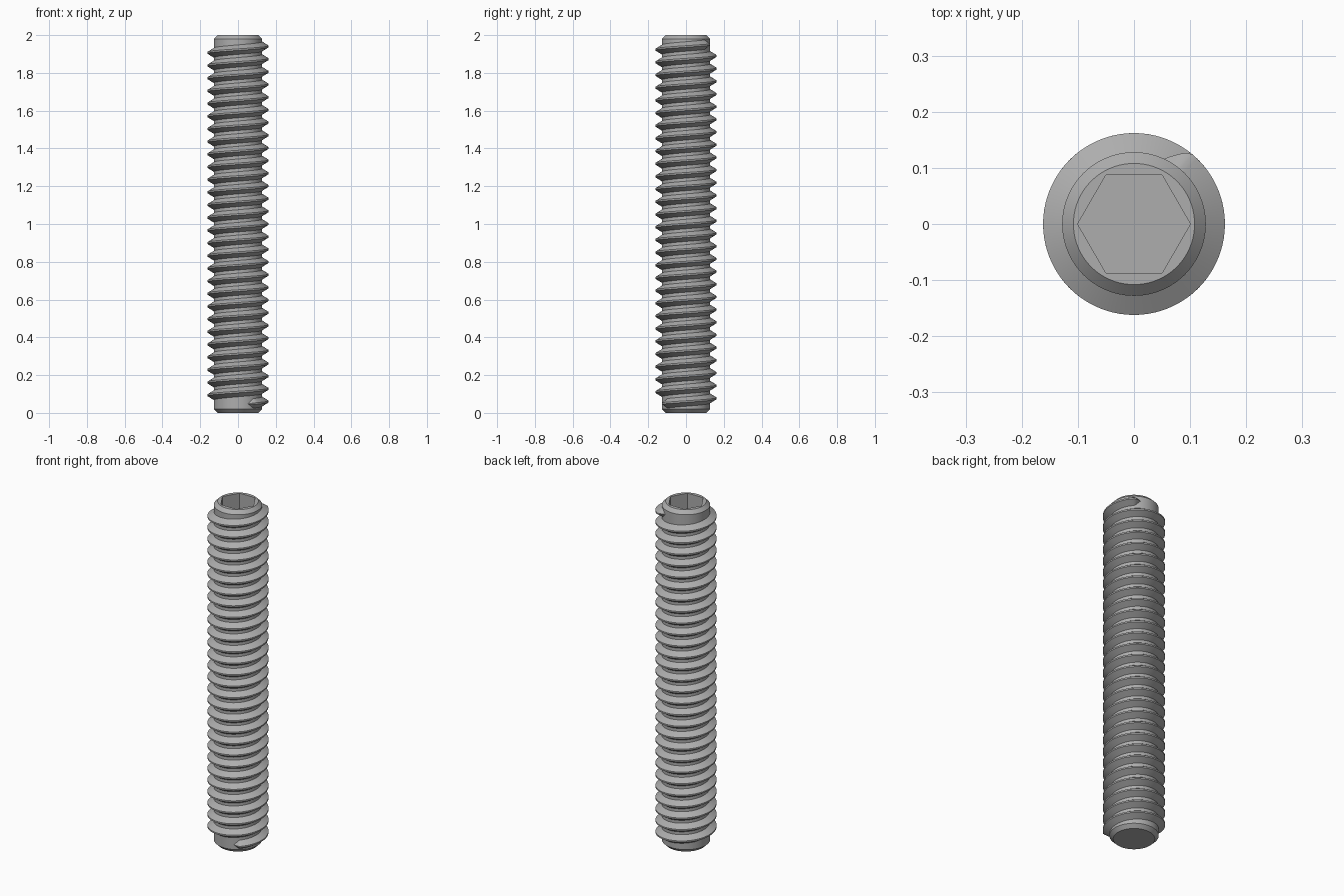
import bpy, bmesh
from math import radians, degrees, cos, sin, pi, tau

default = bpy.data.objects.get("Cube")
if default:
    bpy.data.objects.remove(default, do_unlink=True)

HEIGHT, CORE_R, THREAD_R, END_R = 2.0, 0.128, 0.162, 0.108
SEGMENTS = 96
TURNS = 28
END_ANGLE, TAPER = radians(65), radians(13)
START_Z = 0.048

steel = bpy.data.materials.new("steel grey")
steel.use_nodes = True
GREY = (0.42, 0.42, 0.42, 1)
steel.diffuse_color = GREY
steel.node_tree.nodes["Principled BSDF"].inputs["Base Color"].default_value = GREY


def skin(name, rings):
    """Join successive closed rings of points with quads and cap both ends."""
    bm = bmesh.new()
    loops = [[bm.verts.new(p) for p in ring] for ring in rings]
    for a, b in zip(loops, loops[1:]):
        for i in range(len(a)):
            j = (i + 1) % len(a)
            bm.faces.new((a[i], a[j], b[j], b[i]))
    bm.faces.new(loops[0])
    bm.faces.new(loops[-1])
    bmesh.ops.recalc_face_normals(bm, faces=bm.faces)
    mesh = bpy.data.meshes.new(name)
    bm.to_mesh(mesh)
    bm.free()
    mesh.materials.append(steel)
    obj = bpy.data.objects.new(name, mesh)
    bpy.context.collection.objects.link(obj)
    bpy.ops.object.select_all(action="DESELECT")
    obj.select_set(True)
    bpy.context.view_layer.objects.active = obj
    bpy.ops.object.shade_smooth_by_angle(angle=radians(20))
    return obj


def ring(z, radius):
    angles = [tau * i / SEGMENTS for i in range(SEGMENTS)]
    return [(radius(a) * cos(a), radius(a) * sin(a), z) for a in angles]


def circle(r):
    return lambda a: r


def hexagon(a):
    return 0.087 / cos(a % (pi / 3) - pi / 6)


# Chamfered rod with a hexagonal socket sunk into its top
bevel = CORE_R - END_R
skin("rod_with_socket", [
    ring(0, circle(END_R)),
    ring(bevel, circle(CORE_R)),
    ring(HEIGHT - bevel, circle(CORE_R)),
    ring(HEIGHT, circle(END_R)),
    ring(HEIGHT, hexagon),
    ring(HEIGHT - 0.17, hexagon),
])

# Right-handed thread whose ends taper into the rod
sweep = 2 * END_ANGLE + TURNS * tau
pitch = (HEIGHT - 2 * START_Z) / sweep * tau
crest, base = pitch / 16, pitch * 0.375
steps = round(sweep / tau * SEGMENTS)
rings = []
for i in range(steps + 1):
    turn = sweep * i / steps
    a = turn - END_ANGLE
    z = START_Z + pitch * turn / tau
    s = max(0.02, min(1, turn / TAPER, (sweep - turn) / TAPER))
    tip = CORE_R + (THREAD_R - CORE_R) * s
    profile = [(CORE_R - 0.003, -base), (CORE_R, -base), (tip, -crest),
               (tip, crest), (CORE_R, base), (CORE_R - 0.003, base)]
    rings.append([(r * cos(a), r * sin(a), z + h * s) for r, h in profile])
skin("thread", rings)
